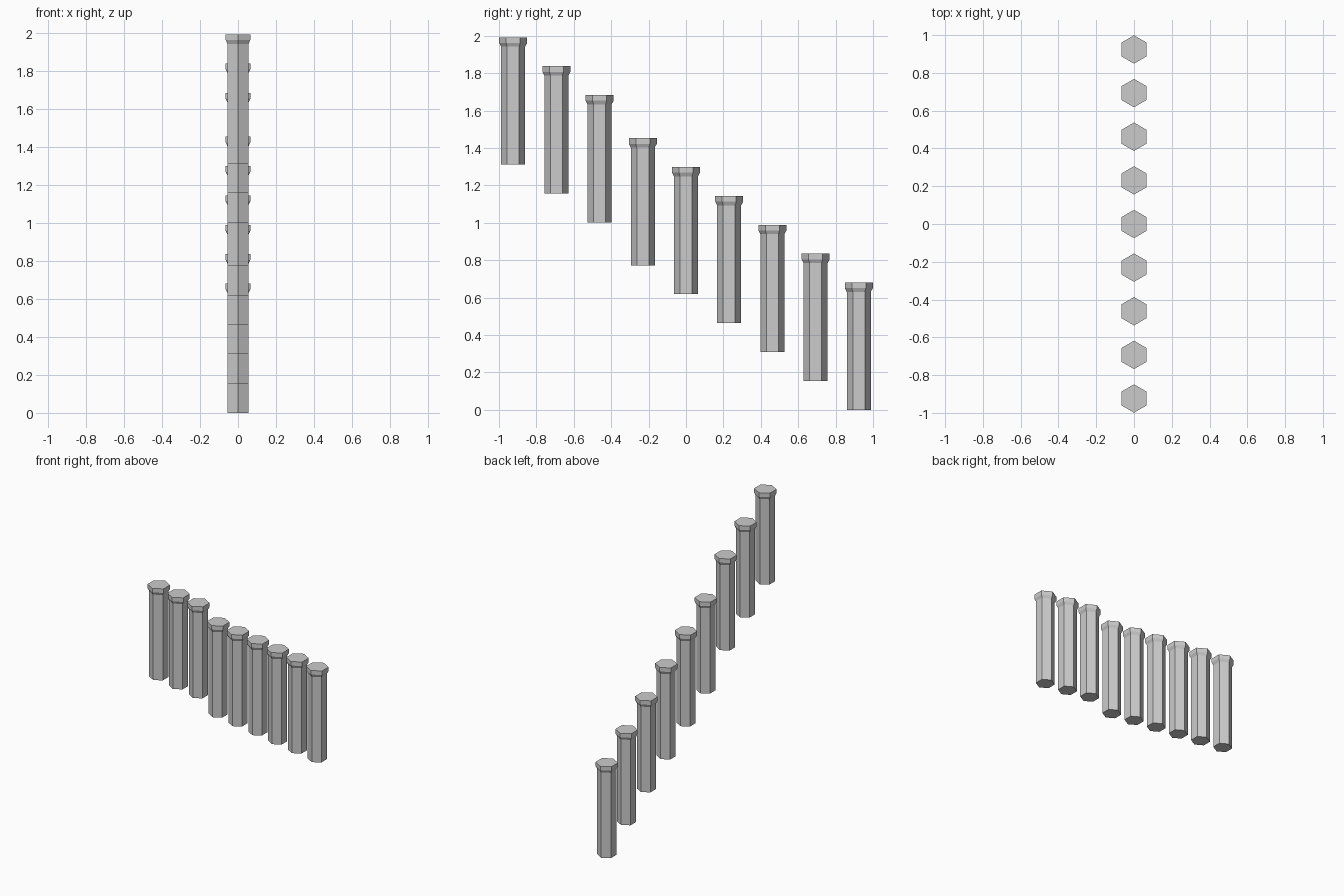
import bpy, bmesh
from math import sin, cos, pi

if "Cube" in bpy.data.objects:
    bpy.data.objects.remove(bpy.data.objects["Cube"])

# Hexagonal post profile: (radius, height) rings from foot to flared cap
PROFILE = [(0.064, 0.0), (0.064, 0.63), (0.075, 0.65), (0.075, 0.68)]
SIDES = 6
SPACING = 0.231
STEP = 0.1545


def make_post(name, y, z):
    bm = bmesh.new()
    rings = []
    for r, h in PROFILE:
        rings.append([bm.verts.new((r * cos(pi / 2 + 2 * pi * i / SIDES),
                                    r * sin(pi / 2 + 2 * pi * i / SIDES), h))
                      for i in range(SIDES)])
    for a, b in zip(rings, rings[1:]):
        for i in range(SIDES):
            j = (i + 1) % SIDES
            bm.faces.new((a[i], a[j], b[j], b[i]))
    bm.faces.new(rings[0][::-1])
    bm.faces.new(rings[-1])
    mesh = bpy.data.meshes.new(name)
    bm.to_mesh(mesh)
    bm.free()
    obj = bpy.data.objects.new(name, mesh)
    obj.location = (0, y, z)
    bpy.context.collection.objects.link(obj)


# Nine posts rising toward the front, with one taller step before the last three
for k in range(9):
    z = k * STEP + (0.0755 if k >= 6 else 0)
    make_post(f"hex_post_{k + 1}", (4 - k) * SPACING, z)
